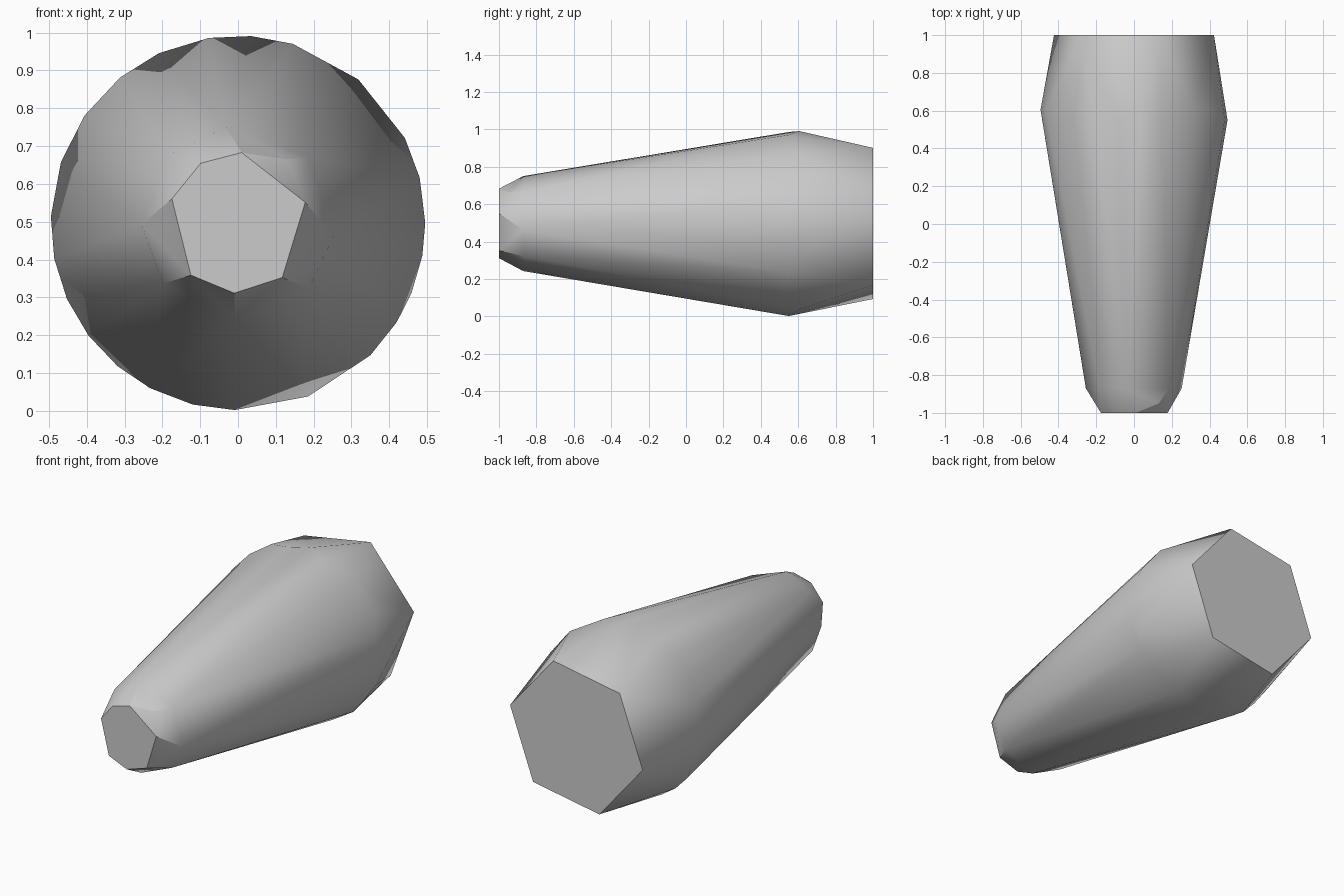
import bpy
import bmesh
from math import radians, sin, cos

cube = bpy.data.objects.get("Cube")
if cube:
    bpy.data.objects.remove(cube, do_unlink=True)

CENTRE_Z = 0.497


def ring(y, radius, angles):
    """Points around the long axis; angles in degrees, 90 is up."""
    return [(radius * cos(radians(a)), y, CENTRE_Z + radius * sin(radians(a)))
            for a in angles]


# Stations along the body: small nose, shoulder, widest girth, six-sided base
points = ring(-1.0, 0.186, [87, 122, 160, 228, 267, 309, 17])
points += ring(-0.95, 0.213, [52])
points += ring(-0.87, 0.255, [97, 135, 181, 219, 268, 317, 352, 43])
points += ring(0.55, 0.495, [0, 14, 73, 99, 129, 145, 191, 217, 230,
                             242, 256, 269, 315, 328, 350])
points += ring(0.605, 0.495, [27, 50, 86, 115, 161, 178, 204, 292, 338])
points += ring(1.0, 0.43, [10 + 60 * i for i in range(6)])

# Skin the stations with one faceted shell
bm = bmesh.new()
for p in points:
    bm.verts.new(p)
bmesh.ops.convex_hull(bm, input=bm.verts)
loose = [v for v in bm.verts if not v.link_faces]
bmesh.ops.delete(bm, geom=loose, context='VERTS')
bmesh.ops.dissolve_limit(bm, angle_limit=radians(0.5),
                         verts=bm.verts, edges=bm.edges)
bmesh.ops.recalc_face_normals(bm, faces=bm.faces)

mesh = bpy.data.meshes.new("tapered_body")
bm.to_mesh(mesh)
bm.free()
body = bpy.data.objects.new("tapered_body", mesh)
bpy.context.collection.objects.link(body)

# Plain grey surface
grey = bpy.data.materials.new("light_grey")
grey.use_nodes = True
colour = (0.6, 0.6, 0.6, 1.0)
grey.diffuse_color = colour
grey.node_tree.nodes["Principled BSDF"].inputs["Base Color"].default_value = colour
mesh.materials.append(grey)

# Soft sides, crisp end caps
bpy.ops.object.select_all(action='DESELECT')
body.select_set(True)
bpy.context.view_layer.objects.active = body
bpy.ops.object.shade_smooth_by_angle(angle=radians(30))
